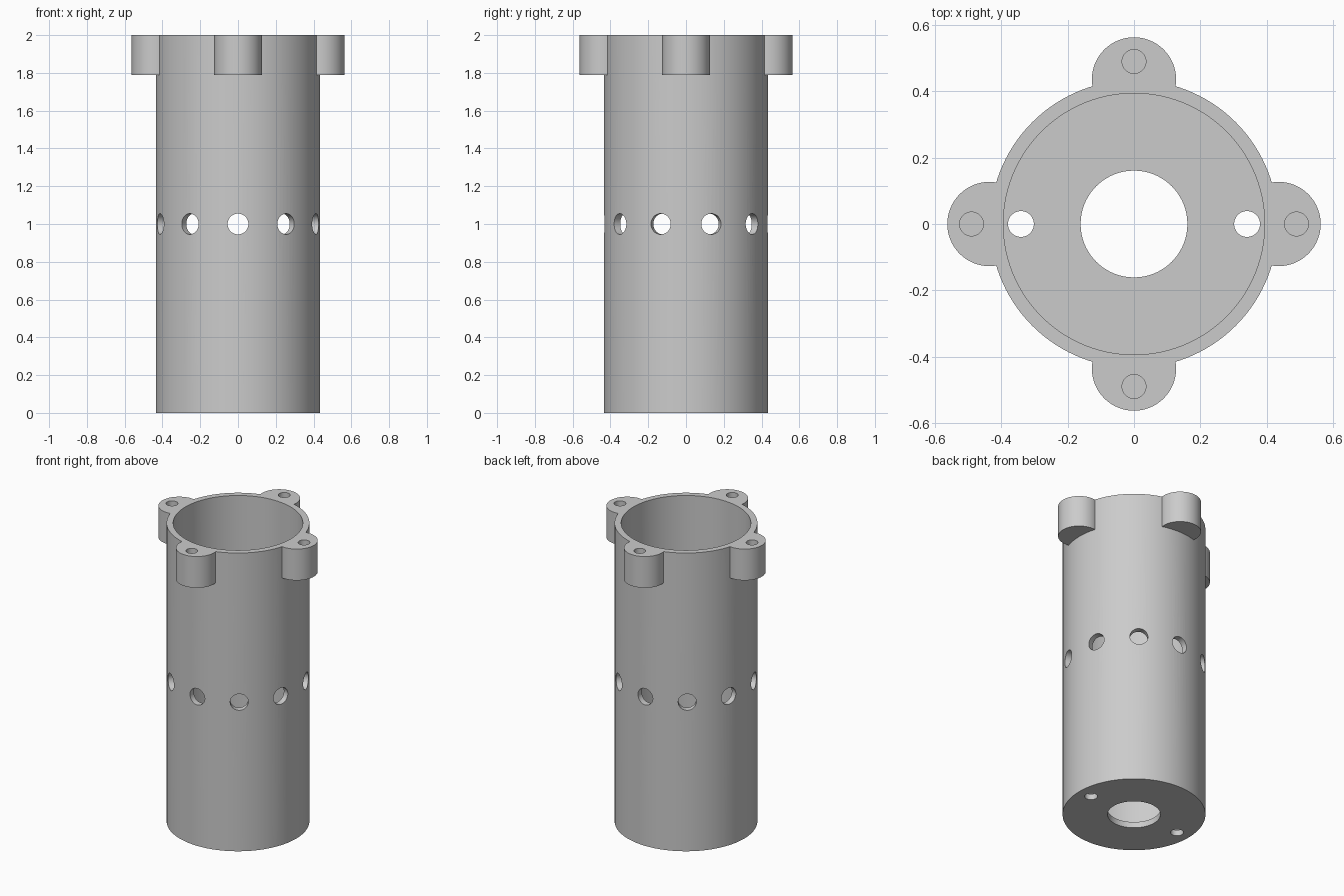
import bpy, bmesh
from math import pi, radians
from mathutils import Matrix

cube = bpy.data.objects.get("Cube")
if cube:
    bpy.data.objects.remove(cube, do_unlink=True)

OUTER, BORE, HEIGHT, FLOOR = 0.434, 0.394, 2.0, 0.04
LUG_BASE, SCREW_BASE = 1.79, 1.84

grey = bpy.data.materials.new("plain grey")
grey.use_nodes = True
colour = (0.6, 0.6, 0.6, 1)
grey.diffuse_color = colour
grey.node_tree.nodes["Principled BSDF"].inputs["Base Color"].default_value = colour


def add_cylinder(bm, radius, z0, z1, x=0, y=0, segments=48, turn=Matrix()):
    place = turn @ Matrix.Translation((x, y, (z0 + z1) / 2))
    bmesh.ops.create_cone(bm, cap_ends=True, segments=segments, radius1=radius,
                          radius2=radius, depth=z1 - z0, matrix=place)


def make_object(name, bm):
    mesh = bpy.data.meshes.new(name)
    bm.to_mesh(mesh)
    bm.free()
    mesh.materials.append(grey)
    obj = bpy.data.objects.new(name, mesh)
    bpy.context.collection.objects.link(obj)
    return obj


def combine(target, tool, operation):
    bpy.context.view_layer.objects.active = target
    mod = target.modifiers.new(tool.name, 'BOOLEAN')
    mod.object, mod.operation, mod.solver = tool, operation, 'EXACT'
    bpy.ops.object.modifier_apply(modifier=mod.name)
    bpy.data.objects.remove(tool, do_unlink=True)


# Outer tube
bm = bmesh.new()
add_cylinder(bm, OUTER, 0, HEIGHT, segments=120)
housing = make_object("tubular_housing", bm)

# Four rounded mounting lugs at the rim
bm = bmesh.new()
for i in range(4):
    add_cylinder(bm, 0.127, LUG_BASE, HEIGHT, x=0.436, segments=64,
                 turn=Matrix.Rotation(i * pi / 2, 4, 'Z'))
combine(housing, make_object("mounting_lugs", bm), 'UNION')

# Main bore, leaving a thin floor
bm = bmesh.new()
add_cylinder(bm, BORE, FLOOR, HEIGHT + 0.1, segments=120)
combine(housing, make_object("bore_cutter", bm), 'DIFFERENCE')

bm = bmesh.new()
# Blind screw holes in the lugs
for i in range(4):
    add_cylinder(bm, 0.036, SCREW_BASE, HEIGHT + 0.1, x=0.49,
                 turn=Matrix.Rotation(i * pi / 2, 4, 'Z'))
# Ring of ten vent holes around the middle
for i in range(10):
    turn = (Matrix.Translation((0, 0, 1)) @ Matrix.Rotation(i * radians(36), 4, 'Z')
            @ Matrix.Rotation(pi / 2, 4, 'X'))
    add_cylinder(bm, 0.055, 0.3, 0.5, turn=turn)
# Floor openings: one central, two small
add_cylinder(bm, 0.161, -0.1, 0.2, segments=72)
for x in (-0.341, 0.341):
    add_cylinder(bm, 0.039, -0.1, 0.2, x=x)
combine(housing, make_object("hole_cutter", bm), 'DIFFERENCE')

# Smooth walls, sharp rims
bpy.ops.object.select_all(action='DESELECT')
housing.select_set(True)
bpy.context.view_layer.objects.active = housing
bpy.ops.object.shade_smooth_by_angle(angle=radians(30))
